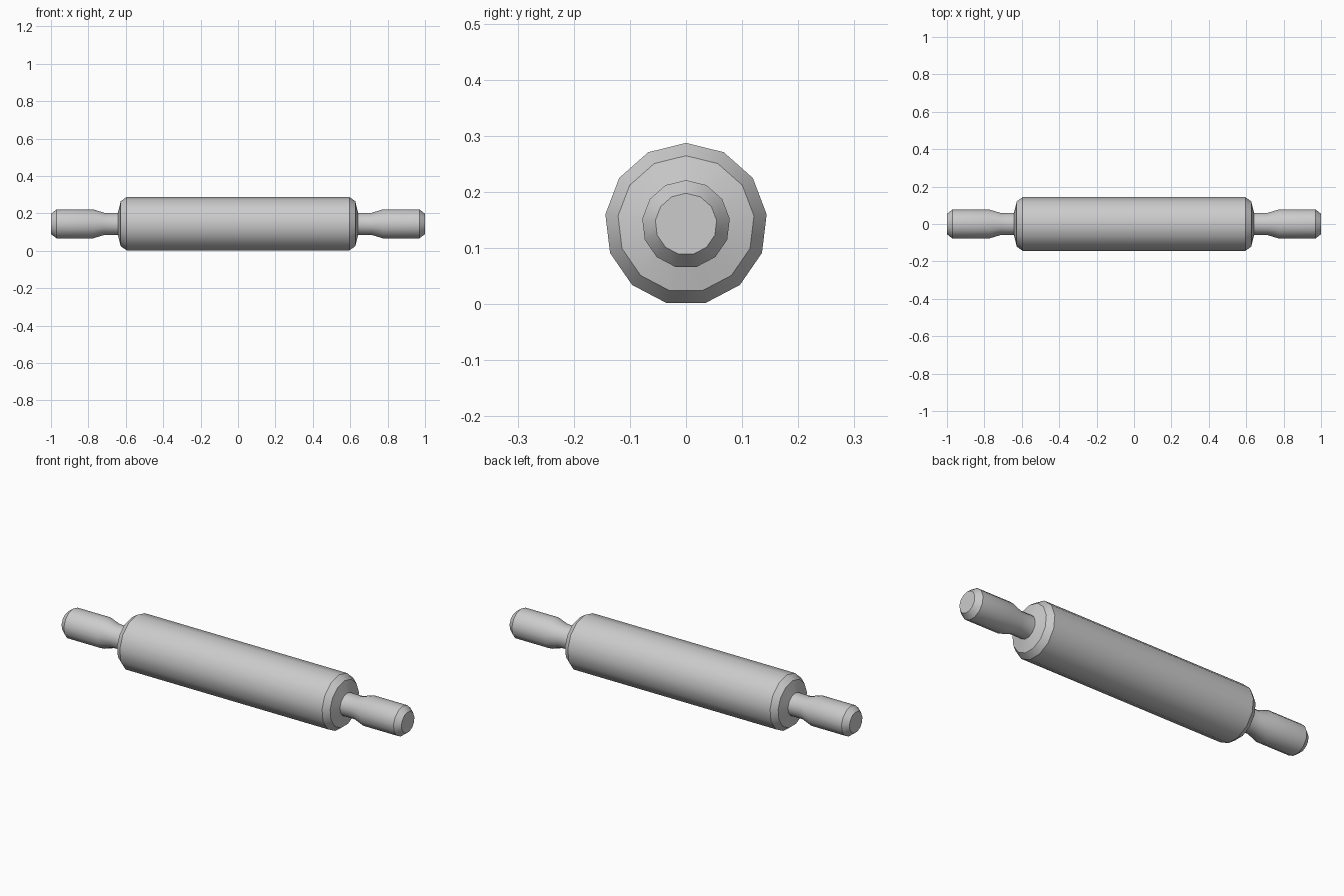
import bpy, bmesh, math

if "Cube" in bpy.data.objects:
    bpy.data.objects.remove(bpy.data.objects["Cube"])

SIDES = 13
AXIS_Z = 0.1427


def lathe(name, profile, cap_end=False):
    """Turn an (x, radius) profile around the long axis, one vertex at the top."""
    bm = bmesh.new()
    rings = []
    for x, r in profile:
        rings.append([bm.verts.new((x, r * math.sin(2 * math.pi * i / SIDES),
                                    AXIS_Z + r * math.cos(2 * math.pi * i / SIDES)))
                      for i in range(SIDES)])
    for a, b in zip(rings, rings[1:]):
        for i in range(SIDES):
            j = (i + 1) % SIDES
            bm.faces.new((a[i], a[j], b[j], b[i]))
    if cap_end:
        bm.faces.new(rings[-1])
    bmesh.ops.recalc_face_normals(bm, faces=bm.faces)
    # make sure the normals point away from the axis
    bm.normal_update()
    f = bm.faces[0]
    c = f.calc_center_median()
    if f.normal.y * c.y + f.normal.z * (c.z - AXIS_Z) < 0:
        bmesh.ops.reverse_faces(bm, faces=bm.faces)
    mesh = bpy.data.meshes.new(name)
    bm.to_mesh(mesh)
    bm.free()
    obj = bpy.data.objects.new(name, mesh)
    bpy.context.collection.objects.link(obj)
    bpy.ops.object.select_all(action='DESELECT')
    obj.select_set(True)
    bpy.context.view_layer.objects.active = obj
    bpy.ops.object.shade_smooth_by_angle(angle=math.radians(30))
    return obj


# Roller: barrel with chamfered rims and slightly domed ends down to the neck
half = [(0.595, 0.1448), (0.627, 0.122), (0.642, 0.06)]
lathe("roller", [(-x, r) for x, r in reversed(half)] + half)

# Handles: neck, flare, grip and chamfered tip
handle = [(0.642, 0.06), (0.715, 0.06), (0.775, 0.0785), (0.97, 0.0785), (1.0, 0.055)]
for side, s in (("left", -1), ("right", 1)):
    lathe(side + "_handle", [(s * x, r) for x, r in handle], cap_end=True)
